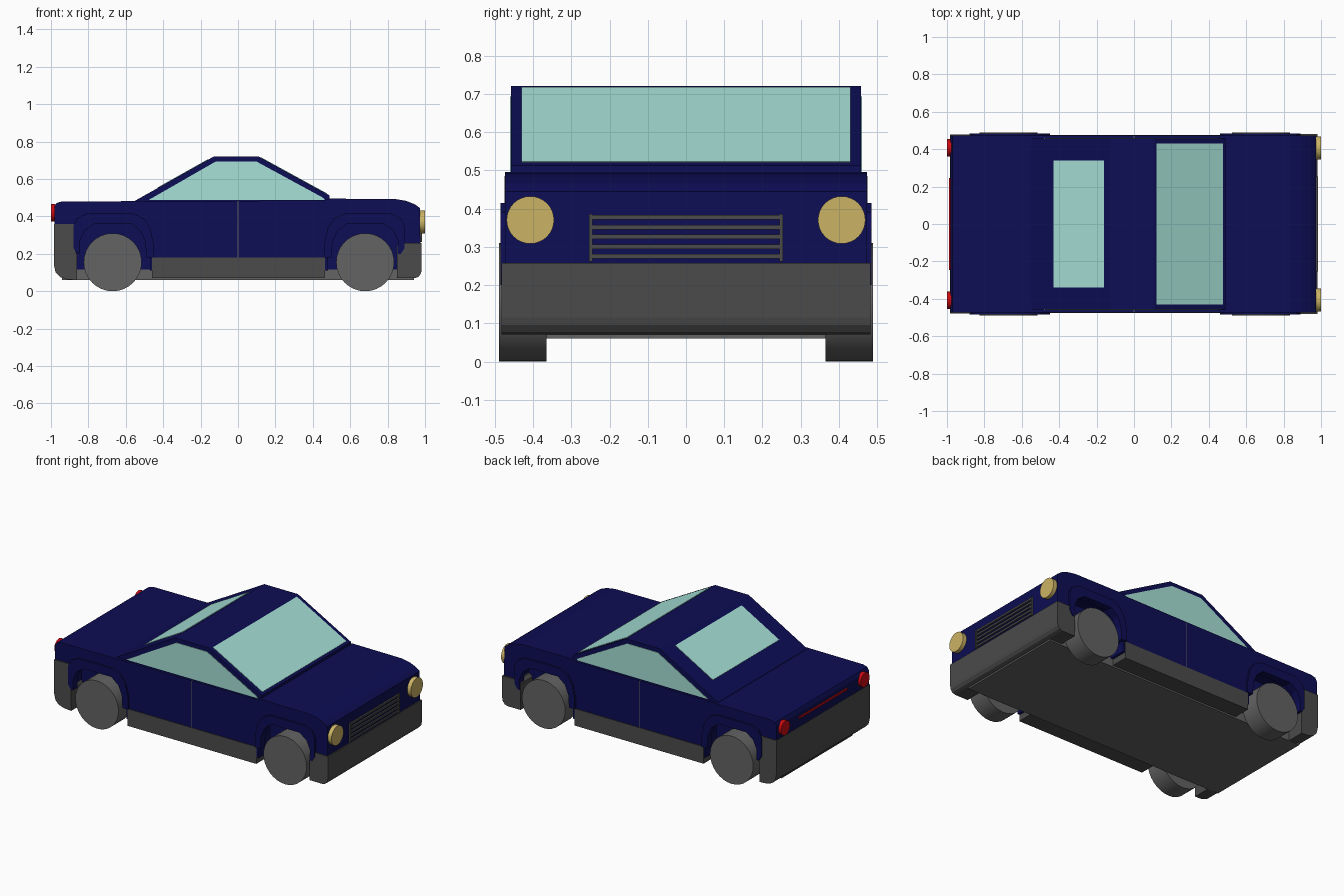
import bpy, bmesh, math
from mathutils import Vector, Matrix

if "Cube" in bpy.data.objects:
    bpy.data.objects.remove(bpy.data.objects["Cube"])


def material(name, r, g, b):
    m = bpy.data.materials.new(name)
    m.diffuse_color = (r, g, b, 1)
    m.use_nodes = True
    m.node_tree.nodes["Principled BSDF"].inputs["Base Color"].default_value = m.diffuse_color
    return m


BLUE = material("navy paint", 0.004, 0.004, 0.09)
GLASS = material("glass", 0.38, 0.75, 0.68)
DARK = material("dark trim", 0.07, 0.07, 0.07)
GREY = material("rubber grey", 0.125, 0.125, 0.125)
YELLOW = material("lamp yellow", 0.6, 0.45, 0.13)
RED = material("lamp red", 0.6, 0.003, 0.006)


def finish(bm, name, mat):
    bmesh.ops.recalc_face_normals(bm, faces=bm.faces)
    me = bpy.data.meshes.new(name)
    bm.to_mesh(me)
    bm.free()
    ob = bpy.data.objects.new(name, me)
    bpy.context.collection.objects.link(ob)
    me.materials.append(mat)
    return ob


def prism(name, pts, y0, y1, mat):
    """Side profile (x, z) extruded from y0 to y1."""
    bm = bmesh.new()
    f = bm.faces.new([bm.verts.new((x, y0, z)) for x, z in pts])
    r = bmesh.ops.extrude_face_region(bm, geom=[f])
    vs = [v for v in r["geom"] if isinstance(v, bmesh.types.BMVert)]
    bmesh.ops.translate(bm, verts=vs, vec=(0, y1 - y0, 0))
    return finish(bm, name, mat)


def box(name, x, y, z, mat):
    return prism(name, [(x[0], z[0]), (x[1], z[0]), (x[1], z[1]), (x[0], z[1])], y[0], y[1], mat)


def disc(name, centre, radius, depth, axis, mat, sides=32):
    bm = bmesh.new()
    bmesh.ops.create_cone(bm, cap_ends=True, segments=sides, radius1=radius, radius2=radius, depth=depth)
    rot = Vector((0, 0, 1)).rotation_difference(Vector(axis)).to_matrix().to_4x4()
    bm.transform(Matrix.Translation(centre) @ rot)
    ob = finish(bm, name, mat)
    bpy.ops.object.select_all(action='DESELECT')
    ob.select_set(True)
    bpy.context.view_layer.objects.active = ob
    bpy.ops.object.shade_smooth_by_angle(angle=math.radians(30))
    return ob


# painted lower body
body = prism("body", [(-0.97, 0.11), (0.97, 0.11), (0.975, 0.26), (0.972, 0.445), (0.945, 0.465),
                      (0.9, 0.483), (0.84, 0.493), (0.49, 0.495), (0.45, 0.485), (-0.94, 0.48),
                      (-0.97, 0.472), (-0.982, 0.45), (-0.982, 0.36), (-0.97, 0.3)],
             -0.473, 0.473, BLUE)

# wheel wells cut out of the body
WHEELS = ((-0.67, 1), (0.68, -1))
WELL = [(-.2, 0), (-.2, .27), (-.17, .33), (-.11, .37), (.11, .37), (.17, .33), (.2, .27), (.2, 0)]
for wx, d in WHEELS:
    for s in (1, -1):
        cutter = prism("cutter", [(wx + x, z) for x, z in WELL], s * 0.36, s * 0.6, BLUE)
        mod = body.modifiers.new("well", 'BOOLEAN')
        mod.object, mod.operation, mod.solver = cutter, 'DIFFERENCE', 'EXACT'
        bpy.context.view_layer.objects.active = body
        bpy.ops.object.modifier_apply(modifier=mod.name)
        bpy.data.objects.remove(cutter)

# wheels and arch flares
FLARE = [(-.19, .2), (-.21, .23), (-.21, .35), (-.19, .39), (-.14, .415), (.11, .415), (.165, .39),
         (.2, .34), (.22, .25), (.22, .18), (.18, .18), (.175, .26), (.15, .32), (.1, .36),
         (-.1, .36), (-.15, .325), (-.175, .27), (-.175, .2)]
for (wx, d), end in zip(WHEELS, ("rear", "front")):
    for s, side in ((1, "left"), (-1, "right")):
        disc(f"{end}_{side}_wheel", (wx, s * 0.427, 0.155), 0.155, 0.124, (0, 1, 0), GREY)
        prism(f"{end}_{side}_flare", [(wx + d * x, z) for x, z in FLARE], s * 0.44, s * 0.485, BLUE)

# cabin with roof
prism("cabin", [(-0.55, 0.478), (0.49, 0.478), (0.49, 0.512), (0.11, 0.72), (-0.13, 0.72), (-0.55, 0.484)],
      -0.457, 0.457, BLUE)


# sloping glass, laid just above the cabin
def slope_glass(name, a, b, half):
    d = Vector((b[0] - a[0], b[1] - a[1])).normalized()
    n = Vector((-d.y, d.x)) * 0.003
    if n.y < 0:
        n = -n
    lo, hi = Vector(a) - n, Vector(b) - n
    prism(name, [lo, hi, hi + 2 * n, lo + 2 * n], -half, half, GLASS)


slope_glass("windshield", (0.475, 0.52), (0.12, 0.7145), 0.43)
slope_glass("rear_window", (-0.43, 0.5514), (-0.16, 0.7031), 0.34)

# side windows, door seams, sills
for s, side in ((1, "left"), (-1, "right")):
    prism(f"{side}_window", [(-0.48, 0.487), (0.465, 0.487), (0.455, 0.5), (0.1, 0.693), (-0.12, 0.693)],
          s * 0.45, s * 0.46, GLASS)
    box(f"{side}_door_seam", (-0.002, 0.002), (s * 0.46, s * 0.474), (0.18, 0.485), GREY)
    box(f"{side}_sill", (-0.46, 0.465), (s * 0.36, s * 0.477), (0.07, 0.18), DARK)

# chassis plate, widened between the axles
box("chassis", (-0.94, 0.94), (-0.365, 0.365), (0.06, 0.115), GREY)

# bumpers
prism("front_bumper", [(0.85, 0.07), (0.945, 0.07), (0.965, 0.077), (0.978, 0.095), (0.982, 0.115),
                       (0.982, 0.257), (0.87, 0.257), (0.85, 0.24)], -0.482, 0.482, DARK)
prism("rear_bumper", [(-0.862, 0.06), (-0.91, 0.063), (-0.95, 0.075), (-0.975, 0.1), (-0.984, 0.14),
                      (-0.984, 0.36), (-0.87, 0.36), (-0.88, 0.3), (-0.878, 0.23), (-0.862, 0.2)],
      -0.479, 0.479, DARK)

# headlights and tail lights
for s, side in ((1, "left"), (-1, "right")):
    disc(f"{side}_headlight", (0.985, s * 0.407, 0.37), 0.062, 0.028, (1, 0, 0), YELLOW)
    disc(f"{side}_tail_light", (-0.988, s * 0.408, 0.42), 0.046, 0.024, (1, 0, 0), RED)
box("tail_strip", (-0.988, -0.975), (-0.245, 0.245), (0.414, 0.426), RED)

# grille
for i in range(5):
    z = 0.275 + i * 0.0255
    box("grille_bar", (0.96, 0.983), (-0.25, 0.25), (z - 0.006, z + 0.006), DARK)
for s in (1, -1):
    box("grille_post", (0.96, 0.985), (s * 0.245, s * 0.254), (0.262, 0.386), DARK)
